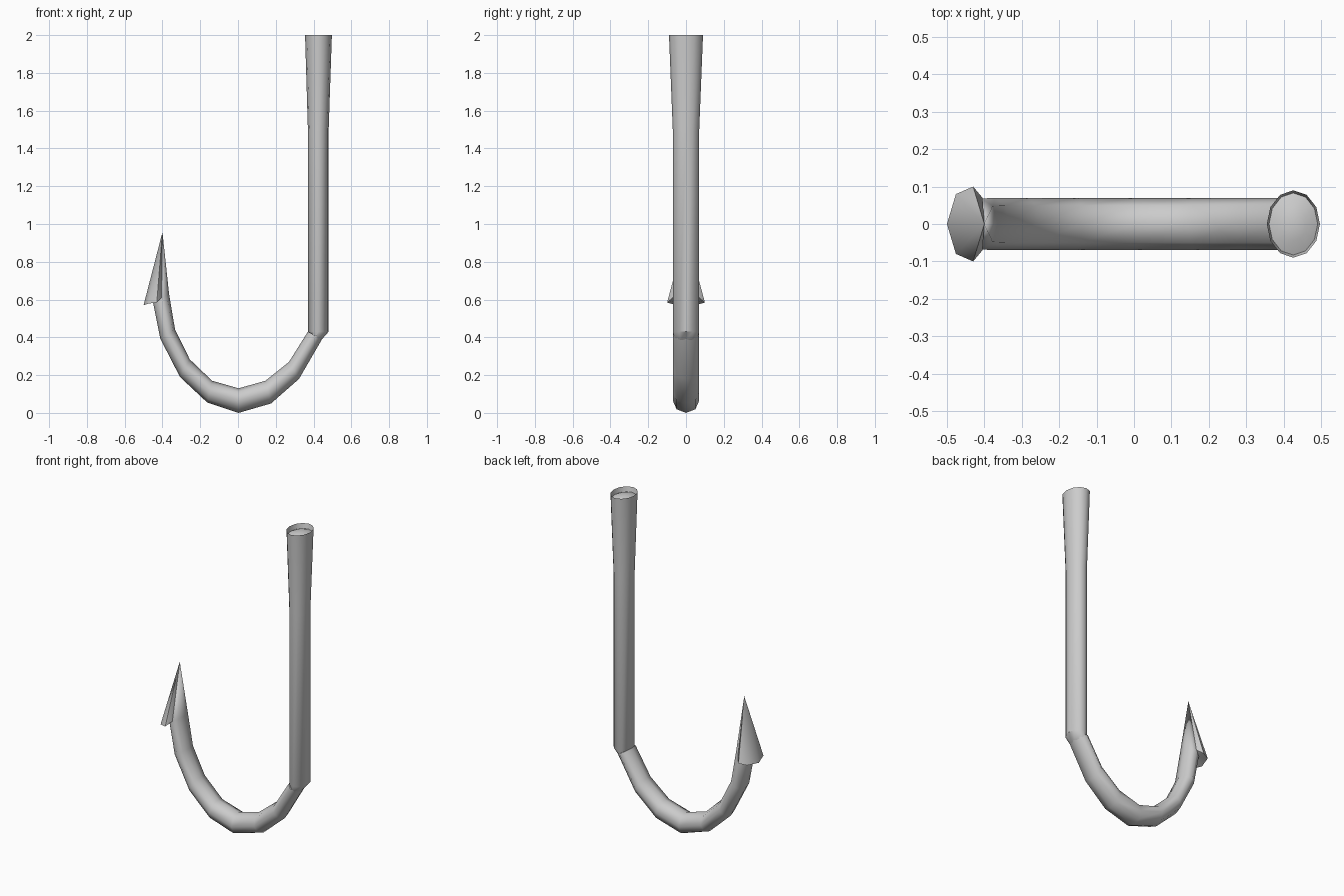
import bpy, bmesh, math
from math import sin, cos, pi

if "Cube" in bpy.data.objects:
    bpy.data.objects.remove(bpy.data.objects["Cube"])


def finish(name, bm, angle):
    bmesh.ops.remove_doubles(bm, verts=bm.verts, dist=0.0005)
    bmesh.ops.recalc_face_normals(bm, faces=bm.faces)
    me = bpy.data.meshes.new(name)
    bm.to_mesh(me)
    bm.free()
    ob = bpy.data.objects.new(name, me)
    bpy.context.collection.objects.link(ob)
    bpy.ops.object.select_all(action='DESELECT')
    ob.select_set(True)
    bpy.context.view_layer.objects.active = ob
    bpy.ops.object.shade_smooth_by_angle(angle=math.radians(angle))
    return ob


def loft(name, sections, sides, angle):
    """Each section: (x, z) of one edge, (x, z) of the opposite edge, y radius."""
    bm = bmesh.new()
    rings = []
    for (ax, az), (bx, bz), ry in sections:
        cx, cz, hx, hz = (ax + bx) / 2, (az + bz) / 2, (bx - ax) / 2, (bz - az) / 2
        rings.append([bm.verts.new((cx + hx * cos(t), ry * sin(t), cz + hz * cos(t)))
                      for t in (2 * pi * i / sides for i in range(sides))])
    for r, s in zip(rings, rings[1:]):
        for i in range(sides):
            j = (i + 1) % sides
            bm.faces.new((r[i], r[j], s[j], s[i]))
    for r, (a, b, ry) in zip((rings[0], rings[-1]), (sections[0], sections[-1])):
        if ry > 0.001:
            bm.faces.new(r)
    return finish(name, bm, angle)


# shank: flared top with a slightly sunken domed end, bevelled lower end
loft("shank", [
    ((0.385, 0.415), (0.440, 0.385), 0.062),
    ((0.370, 0.430), (0.480, 0.430), 0.07),
    ((0.370, 1.500), (0.480, 1.500), 0.07),
    ((0.355, 2.000), (0.497, 2.000), 0.09),
    ((0.361, 1.970), (0.491, 1.970), 0.083),
    ((0.390, 1.985), (0.462, 1.985), 0.045),
    ((0.426, 1.990), (0.426, 1.990), 0.0),
], 12, 40)

# bend: curved part of the hook running up into the sharp point
loft("bend_and_point", [
    ((0.370, 0.430), (0.445, 0.390), 0.07),
    ((0.270, 0.270), (0.323, 0.180), 0.07),
    ((0.145, 0.170), (0.175, 0.050), 0.07),
    ((0.003, 0.130), (0.003, 0.000), 0.07),
    ((-0.137, 0.170), (-0.163, 0.055), 0.07),
    ((-0.255, 0.283), (-0.307, 0.190), 0.07),
    ((-0.333, 0.440), (-0.411, 0.392), 0.07),
    ((-0.365, 0.630), (-0.450, 0.585), 0.068),
    ((-0.400, 0.957), (-0.400, 0.957), 0.0),
], 8, 70)

# barb: half cone on the outer side of the point
bm = bmesh.new()
half = [(-0.405, 0.07, 0.61), (-0.43, 0.10, 0.585), (-0.476, 0.08, 0.578)]
rim = half + [(-0.50, 0, 0.57)] + [(x, -y, z) for x, y, z in reversed(half)]
rim = [bm.verts.new(p) for p in rim]
apex = bm.verts.new((-0.40, 0, 0.957))
core = bm.verts.new((-0.42, 0, 0.605))
for i in range(len(rim)):
    a, b = rim[i], rim[(i + 1) % len(rim)]
    bm.faces.new((a, b, apex))
    bm.faces.new((b, a, core))
finish("barb", bm, 50)
